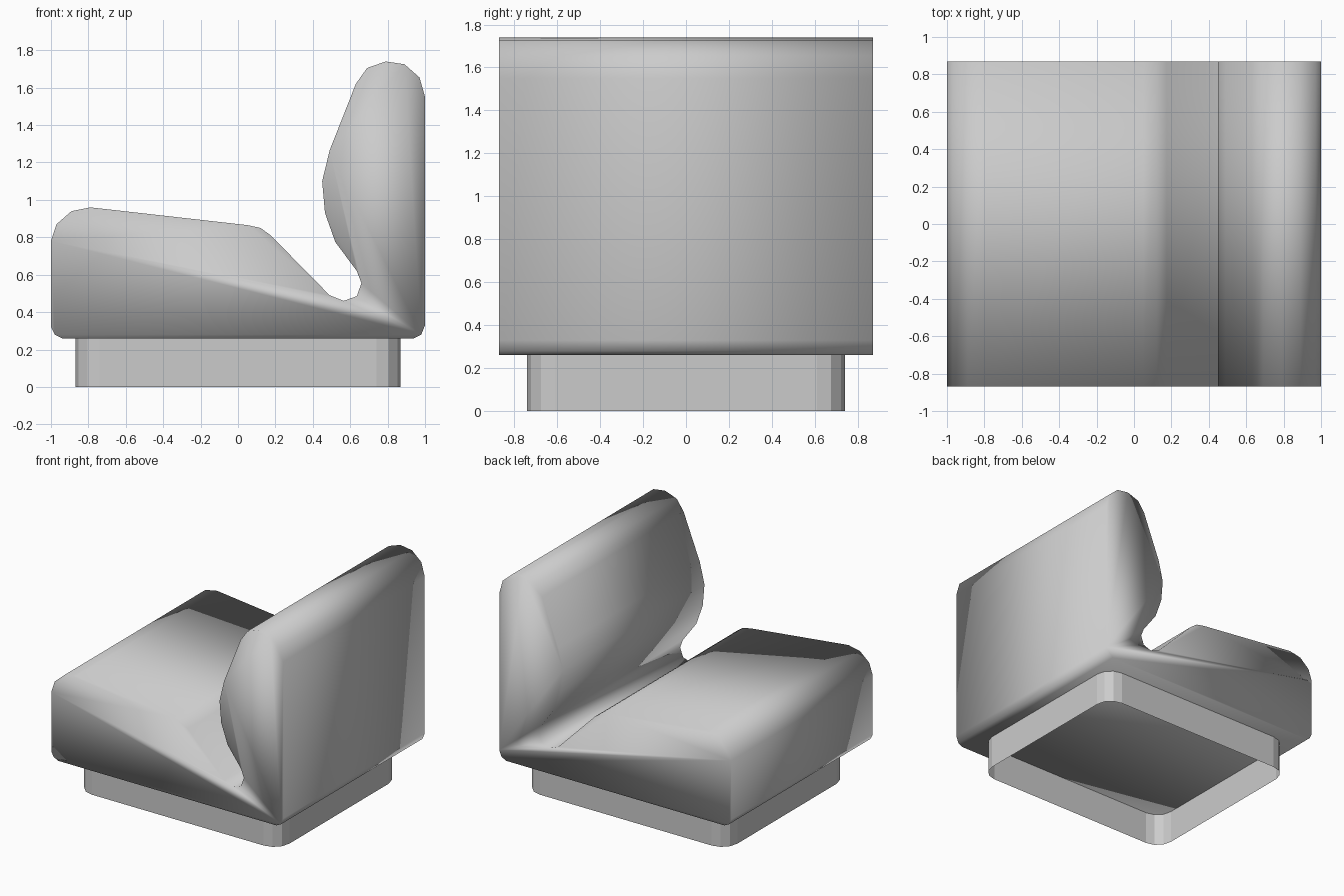
import bpy, bmesh
from math import sin, cos, pi

if "Cube" in bpy.data.objects:
    bpy.data.objects.remove(bpy.data.objects["Cube"])

# One plain grey finish
grey = bpy.data.materials.new("light_grey")
grey.use_nodes = True
colour = (0.6, 0.6, 0.6, 1)
grey.diffuse_color = colour
grey.node_tree.nodes["Principled BSDF"].inputs["Base Color"].default_value = colour


def extrude_outline(name, points, vector, closed, smooth):
    """Sweep a closed outline along a vector, with or without end caps."""
    bm = bmesh.new()
    start = [bm.verts.new(p) for p in points]
    end = [bm.verts.new([a + b for a, b in zip(p, vector)]) for p in points]
    for i in range(len(points)):
        j = (i + 1) % len(points)
        bm.faces.new((start[i], start[j], end[j], end[i]))
    if closed:
        bm.faces.new(start[::-1])
        bm.faces.new(end)
    bmesh.ops.recalc_face_normals(bm, faces=bm.faces[:])
    for face in bm.faces:
        face.smooth = smooth
    mesh = bpy.data.meshes.new(name)
    bm.to_mesh(mesh)
    bm.free()
    mesh.materials.append(grey)
    obj = bpy.data.objects.new(name, mesh)
    bpy.context.collection.objects.link(obj)
    return obj


# Upholstered seat and backrest: one side profile swept across the width
half_width = 0.87
seat_front = [(-.94, .26), (-.98, .28), (-1, .32), (-1, .78), (-.97, .87),
              (-.89, .94), (-.79, .96), (.05, .865), (.12, .85), (.175, .81)]
crease = [(.49, .49), (.565, .46), (.635, .485), (.66, .555), (.635, .62)]
backrest = [(.52, .775), (.465, .93), (.45, 1.1), (.49, 1.265), (.63, 1.62),
            (.69, 1.705), (.79, 1.74), (.89, 1.725), (.97, 1.655), (1, 1.55),
            (1, .33), (.98, .28), (.94, .26)]
profile = [(x, -half_width, z) for x, z in seat_front + crease + backrest]
extrude_outline("seat_and_backrest", profile, (0, 2 * half_width, 0), True, True)

# Plinth: an open rounded rectangular band under the seat
base_x, base_y, radius, steps = 0.87, 0.74, 0.13, 3
outline = []
for corner, (sx, sy) in enumerate([(1, 1), (-1, 1), (-1, -1), (1, -1)]):
    for k in range(steps + 1):
        angle = (corner + k / steps) * pi / 2
        outline.append((sx * (base_x - radius) + radius * cos(angle),
                        sy * (base_y - radius) + radius * sin(angle), 0))
extrude_outline("plinth", outline, (0, 0, 0.26), False, False)
